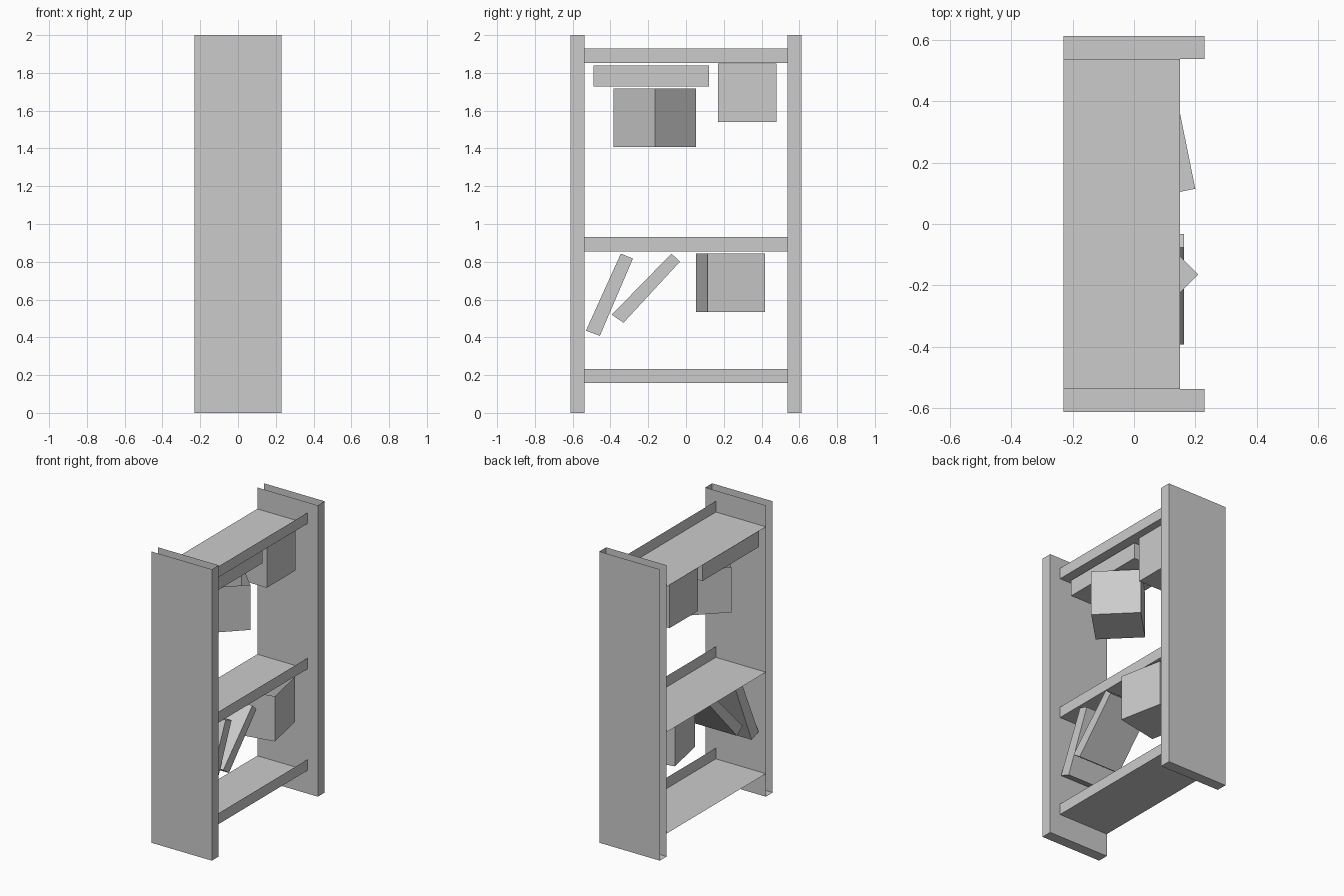
import bpy, bmesh
from mathutils import Matrix

if "Cube" in bpy.data.objects:
    bpy.data.objects.remove(bpy.data.objects["Cube"])


def finish(name, bm, drop=()):
    # remove faces pointing along any of the dropped directions, then link the object
    bmesh.ops.recalc_face_normals(bm, faces=bm.faces[:])
    gone = [f for f in bm.faces
            if any(f.normal[axis] * sign > 0.9 for axis, sign in drop)]
    bmesh.ops.delete(bm, geom=gone, context='FACES')
    mesh = bpy.data.meshes.new(name)
    bm.to_mesh(mesh)
    bm.free()
    ob = bpy.data.objects.new(name, mesh)
    bpy.context.collection.objects.link(ob)
    return ob


def box(name, x, y, z, drop=(), angle=0.0):
    # box from (min, max) ranges, turned about its own vertical axis
    bm = bmesh.new()
    bmesh.ops.create_cube(bm, size=1)
    size = [r[1] - r[0] for r in (x, y, z)]
    centre = [(r[0] + r[1]) / 2 for r in (x, y, z)]
    bm.transform(Matrix.Translation(centre)
                 @ Matrix.Rotation(angle, 4, 'Z')
                 @ Matrix.Diagonal((*size, 1)))
    return finish(name, bm, drop)


def slab(name, x, profile):
    # (y, z) profile extruded along x
    bm = bmesh.new()
    face = bm.faces.new([bm.verts.new((x[0], y, z)) for y, z in profile])
    ext = bmesh.ops.extrude_face_region(bm, geom=[face], use_keep_orig=True)
    verts = [g for g in ext['geom'] if isinstance(g, bmesh.types.BMVert)]
    bmesh.ops.translate(bm, verts=verts, vec=(x[1] - x[0], 0, 0))
    return finish(name, bm)


TOP, BACK = (2, 1), (0, -1)
ENDS = ((1, 1), (1, -1))

# side panels, open at the top and back
for side, s in (("left", -1), ("right", 1)):
    box(f"{side}_panel", (-0.23, 0.23), sorted((0.538 * s, 0.612 * s)), (0, 2),
        (TOP, BACK))

# shelves: underside and front lip only
for label, z in (("lower", 0.158), ("middle", 0.855), ("upper", 1.853)):
    box(f"{label}_shelf", (-0.23, 0.15), (-0.538, 0.538), (z, z + 0.075),
        (TOP, BACK) + ENDS)

# boxes under the shelves, open at the top
S = 0.31 / 2
for name, cx, cy, z, angle in (
        ("straight_box", -0.055, 0.325, 1.54, 0.0),
        ("diagonal_box", -0.01, -0.165, 1.408, 0.7854),
        ("turned_box", 0.017, 0.236, 0.533, 0.2)):
    box(name, (cx - S, cx + S), (cy - S, cy + S), (z, z + 0.31), (TOP,), angle)

# flat and leaning slabs
box("flat_slab", (-0.21, 0.10), (-0.49, 0.122), (1.727, 1.838))
slab("steep_slab", (-0.18, 0.148),
     [(-0.345, 0.843), (-0.281, 0.817), (-0.456, 0.408), (-0.53, 0.435)])
slab("leaning_slab", (-0.155, 0.163),
     [(-0.077, 0.843), (-0.032, 0.801), (-0.331, 0.477), (-0.393, 0.52)])
